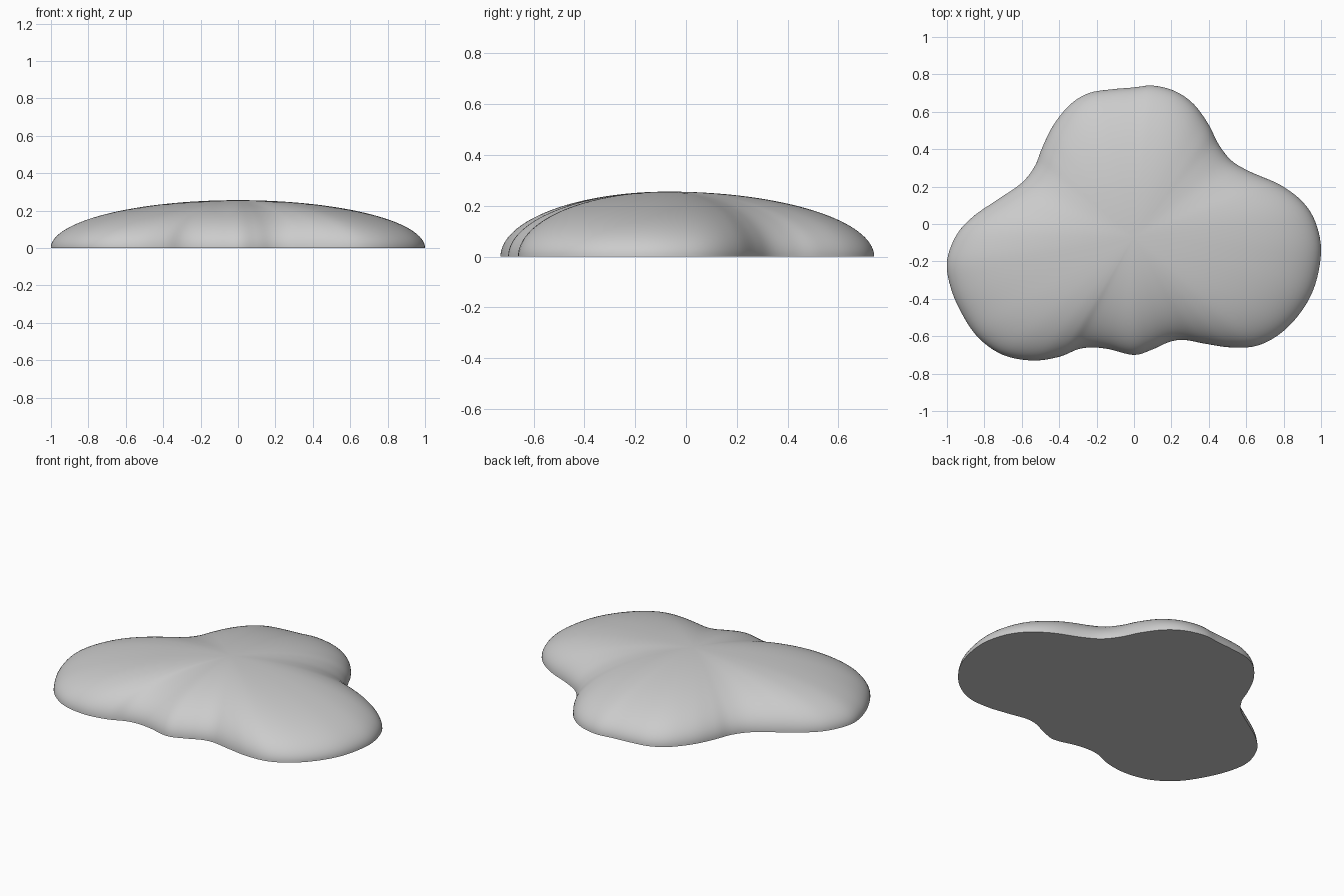
import bpy
import bmesh
import math
from mathutils import Vector

# Remove the default object
default = bpy.data.objects.get("Cube")
if default:
    bpy.data.objects.remove(default, do_unlink=True)

HEIGHT = 0.256
APEX = Vector((0, -0.07))
STEPS = 5      # outline points per span
RINGS = 32     # rings from rim to apex

# Lobed ground outline, counterclockwise from the left side, in hundredths
OUTLINE = [
    (100, -14), (97, 1), (90, 12), (78, 21), (62, 28), (52, 34), (45, 43),
    (40, 53), (32, 64), (22, 71), (10, 74), (0, 73), (-12, 72), (-24, 70),
    (-34, 64), (-43, 53), (-49, 41), (-53, 31), (-60, 22), (-73, 13),
    (-86, 4), (-95, -6), (-100, -20), (-98, -34), (-92, -48), (-83, -61),
    (-70, -70), (-54, -73), (-40, -71), (-30, -67), (-22, -66), (-13, -67),
    (0, -70), (10, -67), (19, -63), (27, -62), (38, -64), (52, -66),
    (66, -65), (79, -58), (90, -46), (97, -32),
]


def smooth_loop(points, steps):
    """Closed Catmull-Rom curve through the points."""
    count = len(points)
    result = []
    for i in range(count):
        before, start, end, after = (
            points[(i + offset) % count] for offset in (-1, 0, 1, 2))
        leave = (end - before) / 2
        arrive = (after - start) / 2
        for step in range(steps):
            t = step / steps
            blend = t * t * (3 - 2 * t)
            result.append(start.lerp(end, blend)
                          + leave * (t * (1 - t) ** 2)
                          - arrive * (t * t * (1 - t)))
    return result


def make_material(name, colour):
    material = bpy.data.materials.new(name)
    material.use_nodes = True
    material.diffuse_color = colour
    shader = material.node_tree.nodes["Principled BSDF"]
    shader.inputs["Base Color"].default_value = colour
    return material


# Domed body: the outline shrinks toward the apex along an elliptical profile
bm = bmesh.new()
rim = smooth_loop([Vector(point) / 100 for point in OUTLINE], STEPS)
rings = []
for ring in range(RINGS):
    angle = math.pi / 2 * ring / RINGS
    height = HEIGHT * math.sin(angle)
    flat = [APEX.lerp(point, math.cos(angle)) for point in rim]
    rings.append([bm.verts.new((p.x, p.y, height)) for p in flat])

for lower, upper in zip(rings, rings[1:]):
    for i in range(len(rim)):
        j = (i + 1) % len(rim)
        bm.faces.new((lower[i], lower[j], upper[j], upper[i]))

# Closed top
tip = bm.verts.new((APEX.x, APEX.y, HEIGHT))
for i, vert in enumerate(rings[-1]):
    bm.faces.new((vert, rings[-1][(i + 1) % len(rim)], tip))

# Flat underside
bm.faces.new(list(reversed(rings[0])))

mesh = bpy.data.meshes.new("puddle_blob")
bm.to_mesh(mesh)
bm.free()
blob = bpy.data.objects.new("puddle_blob", mesh)
bpy.context.collection.objects.link(blob)
mesh.materials.append(make_material("light_grey", (0.6, 0.6, 0.6, 1)))

# Smooth dome with a sharp rim
bpy.ops.object.select_all(action="DESELECT")
blob.select_set(True)
bpy.context.view_layer.objects.active = blob
bpy.ops.object.shade_smooth_by_angle(angle=math.radians(40))
